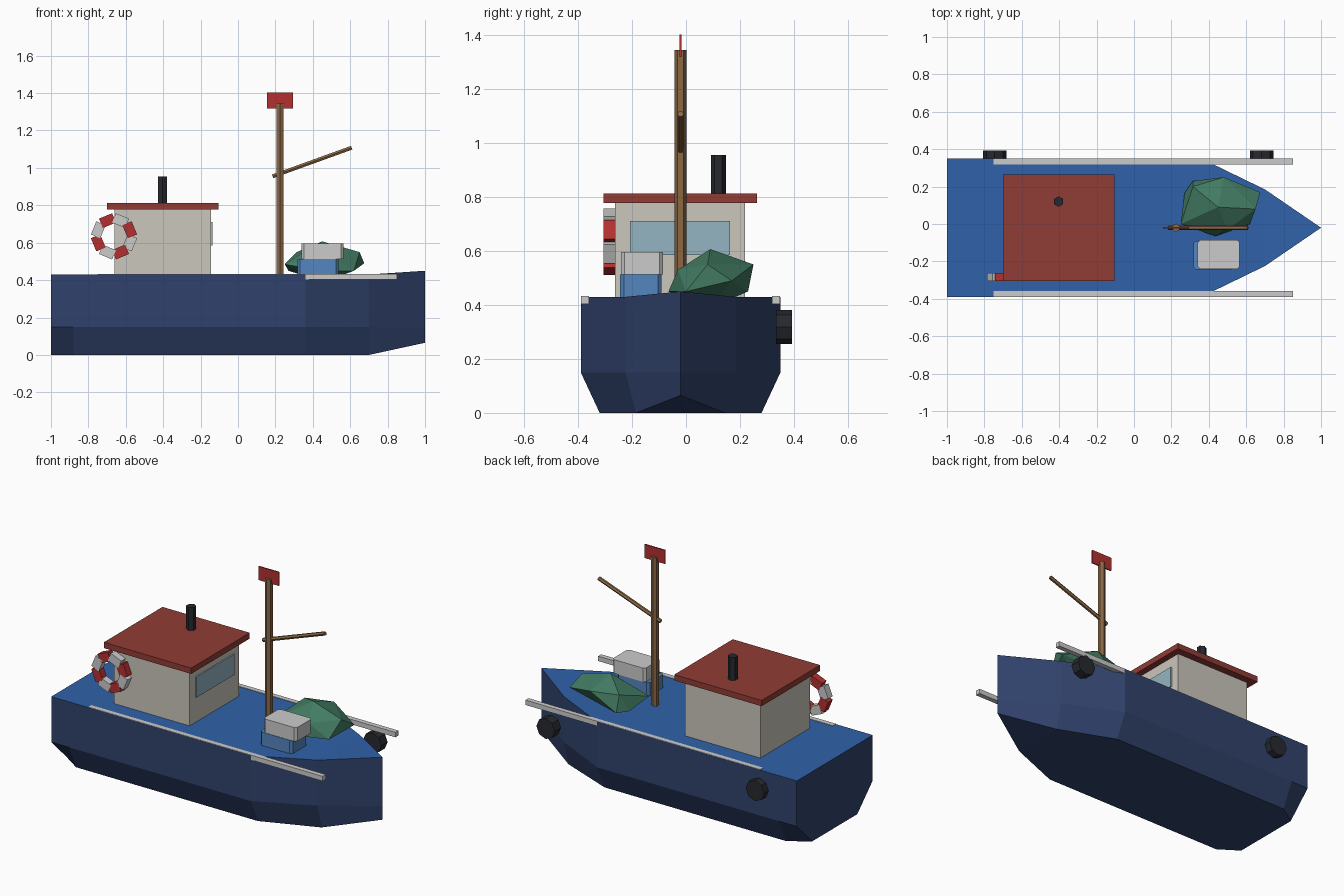
import bpy, bmesh, math
from mathutils import Vector, Matrix

if "Cube" in bpy.data.objects:
    bpy.data.objects.remove(bpy.data.objects["Cube"])

CY = -0.02  # hull centre line


def mat(name, rgb):
    m = bpy.data.materials.new(name)
    m.diffuse_color = (*rgb, 1)
    m.use_nodes = True
    m.node_tree.nodes["Principled BSDF"].inputs["Base Color"].default_value = m.diffuse_color
    return m


NAVY = mat("navy", (0.03, 0.055, 0.15))
BLUE = mat("deck_blue", (0.03, 0.12, 0.40))
ROOF = mat("roof_red", (0.28, 0.045, 0.035))
CREAM = mat("cream", (0.60, 0.57, 0.51))
GLASS = mat("glass", (0.30, 0.46, 0.54))
BLACK = mat("black", (0.02, 0.022, 0.028))
WOOD = mat("wood", (0.26, 0.14, 0.06))
RED = mat("red", (0.45, 0.03, 0.03))
WHITE = mat("white", (0.62, 0.62, 0.64))
GREEN = mat("tarp_green", (0.055, 0.20, 0.125))
CRATE = mat("crate_blue", (0.09, 0.24, 0.52))


def finish(name, bm, *mats):
    bmesh.ops.recalc_face_normals(bm, faces=bm.faces)
    me = bpy.data.meshes.new(name)
    bm.to_mesh(me)
    bm.free()
    for m in mats:
        me.materials.append(m)
    ob = bpy.data.objects.new(name, me)
    bpy.context.collection.objects.link(ob)
    return ob


def box(name, lo, hi, m, bevel=0):
    lo, hi = Vector(lo), Vector(hi)
    bm = bmesh.new()
    bmesh.ops.create_cube(bm, size=1, matrix=Matrix.Translation((lo + hi) / 2)
                          @ Matrix.Diagonal((*(hi - lo), 1)))
    if bevel:  # chamfer the upright edges
        up = [e for e in bm.edges
              if abs(e.verts[0].co.z - e.verts[1].co.z) > 0.01]
        bmesh.ops.bevel(bm, geom=up, offset=bevel, segments=1,
                        affect='EDGES', profile=0.5)
    return finish(name, bm, m)


def rod(name, a, b, r, sides, m, spin=0):
    a, b = Vector(a), Vector(b)
    d = b - a
    bm = bmesh.new()
    bmesh.ops.create_cone(
        bm, cap_ends=True, segments=sides, radius1=r, radius2=r, depth=d.length,
        matrix=Matrix.Translation((a + b) / 2)
        @ Vector((0, 0, 1)).rotation_difference(d.normalized()).to_matrix().to_4x4()
        @ Matrix.Rotation(math.radians(spin), 4, 'Z'))
    return finish(name, bm, m)


# Hull: lofted stations (x, side half width, bottom half width, bottom z, top z)
stations = [(-1.0, 0.37, 0.22, 0.0, 0.43), (-0.88, 0.37, 0.30, 0.0, 0.43),
            (0.36, 0.37, 0.30, 0.0, 0.43), (0.70, 0.205, 0.165, 0.0, 0.43),
            (1.0, 0.0, 0.0, 0.065, 0.45)]
bm = bmesh.new()
rings = []
for x, w, b, z0, z1 in stations:
    half = [(b, z0), (w, 0.15), (w, z1)]
    pts = [(-y, z) for y, z in half] + [(y, z) for y, z in reversed(half)]
    rings.append([bm.verts.new((x, CY + y, z)) for y, z in pts])
for r, s in zip(rings, rings[1:]):
    for i in range(6):
        j = (i + 1) % 6
        f = bm.faces.new((r[i], r[j], s[j], s[i]))
        f.material_index = 1 if i == 2 else 0  # deck strip
bm.faces.new(rings[0])
bmesh.ops.remove_doubles(bm, verts=bm.verts, dist=0.0005)
finish("hull", bm, NAVY, BLUE)

# Side rails
for side, n in ((-1, "front"), (1, "back")):
    y = CY + side * 0.354
    box(n + "_rail", (-0.75, y - 0.015, 0.403), (0.85, y + 0.015, 0.433), WHITE)

# Cabin with roof, window and chimney
box("cabin", (-0.66, -0.264, 0.42), (-0.145, 0.219, 0.78), CREAM)
box("cabin_roof", (-0.70, -0.306, 0.777), (-0.105, 0.264, 0.813), ROOF)
box("cabin_window", (-0.16, -0.208, 0.585), (-0.137, 0.163, 0.712), GLASS)
rod("chimney", (-0.403, 0.12, 0.80), (-0.403, 0.12, 0.955), 0.028, 6, BLACK)

# Mast, boom and flag
rod("mast", (0.225, CY, 0.42), (0.225, CY, 1.345), 0.022, 6, WOOD)
rod("boom", (0.185, CY, 0.955), (0.608, CY, 1.108), 0.012, 6, WOOD)
box("flag", (0.155, CY - 0.004, 1.318), (0.295, CY + 0.004, 1.402), RED)

# Life ring: eight alternating blocks
for i in range(8):
    bm = bmesh.new()
    bmesh.ops.create_cube(
        bm, size=1,
        matrix=Matrix.Translation((-0.663, -0.284, 0.634))
        @ Matrix.Rotation(math.radians(-22.5 - 45 * i), 4, 'Y')
        @ Matrix.Translation((0.091, 0, 0)) @ Matrix.Diagonal((0.054, 0.043, 0.076, 1)))
    finish(f"life_ring_block_{i + 1}", bm, WHITE if i % 2 else RED)

# Fenders on the back side
for i, x in enumerate((-0.745, 0.682)):
    rod(f"fender_{i + 1}", (x, 0.333, 0.318), (x, 0.393, 0.318), 0.063, 8, BLACK)

# Stacked crates
box("lower_crate", (0.318, -0.244, 0.42), (0.537, -0.09, 0.512), CRATE, 0.014)
box("upper_crate", (0.34, -0.241, 0.512), (0.565, -0.085, 0.597), WHITE, 0.014)

# Covered heap: faceted lump
heap = [(0.45, 0.09, 0.607), (0.50, -0.03, 0.53), (0.25, 0.0, 0.485),
        (0.315, 0.20, 0.55), (0.48, 0.25, 0.55), (0.65, 0.08, 0.55),
        (0.62, 0.0, 0.45), (0.435, -0.065, 0.45), (0.27, 0.165, 0.45),
        (0.315, 0.23, 0.45), (0.675, 0.17, 0.49), (0.46, 0.09, 0.39)]
bm = bmesh.new()
for p in heap:
    bm.verts.new(p)
bmesh.ops.convex_hull(bm, input=bm.verts)
finish("covered_heap", bm, GREEN)
